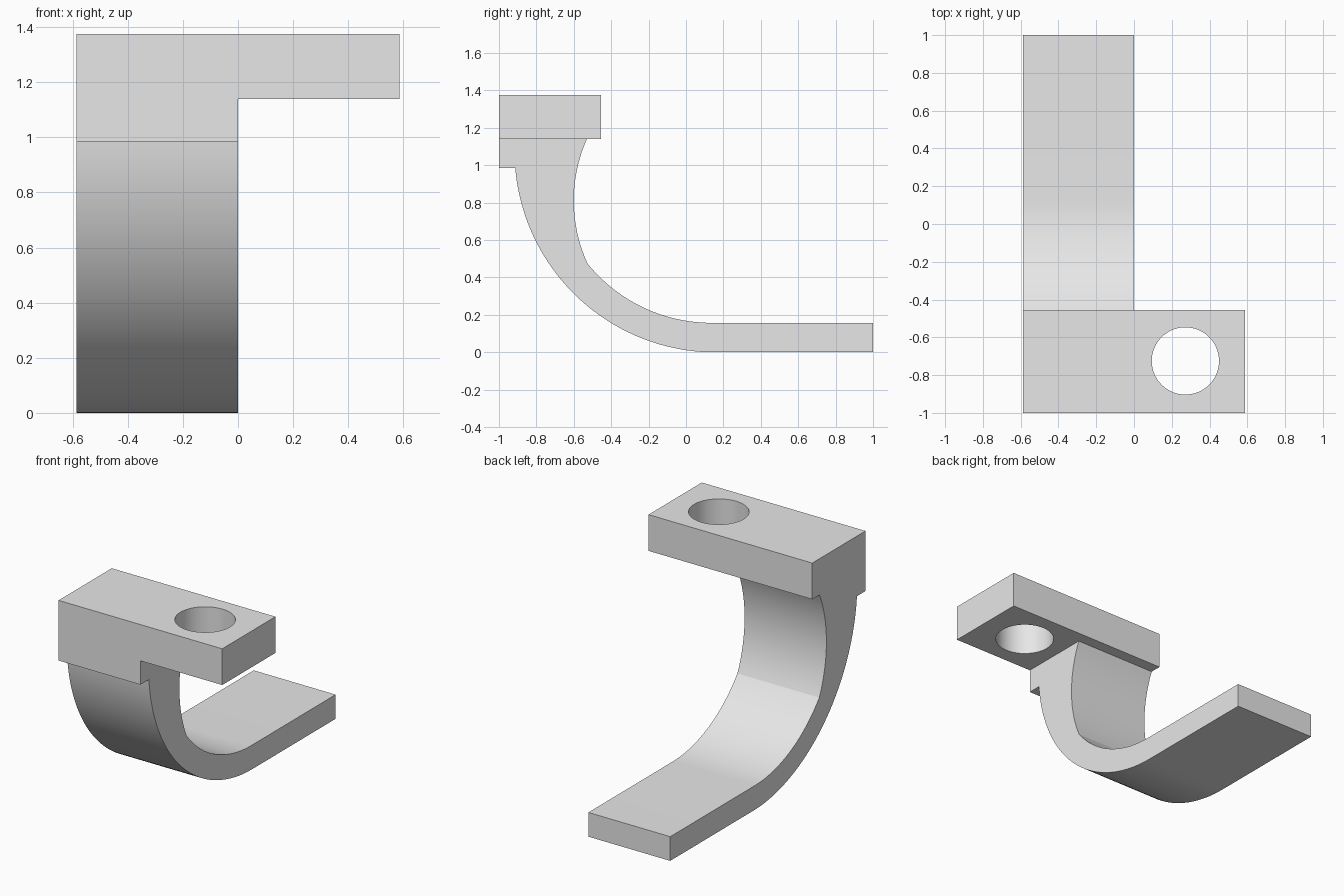
import bpy, bmesh, math
from mathutils import Vector

cube = bpy.data.objects.get("Cube")
if cube:
    bpy.data.objects.remove(cube, do_unlink=True)

grey = bpy.data.materials.new("light_grey")
grey.use_nodes = True
grey.diffuse_color = (0.8, 0.8, 0.8, 1)
grey.node_tree.nodes["Principled BSDF"].inputs["Base Color"].default_value = (0.8, 0.8, 0.8, 1)

HALF, FRONT, BACK, TOP, UNDER = 0.587, -1.0, -0.455, 1.375, 1.14


def arc(a, b, c, steps):
    """Points on the circle running from a through b to c."""
    (ax, ay), (bx, by), (cx, cy) = a, b, c
    d = 2 * (ax * (by - cy) + bx * (cy - ay) + cx * (ay - by))
    sa, sb, sc = ax * ax + ay * ay, bx * bx + by * by, cx * cx + cy * cy
    o = Vector(((sa * (by - cy) + sb * (cy - ay) + sc * (ay - by)) / d,
                (sa * (cx - bx) + sb * (ax - cx) + sc * (bx - ax)) / d))
    start, end = Vector(a) - o, Vector(c) - o
    sweep = -start.angle_signed(end)
    t0 = math.atan2(start.y, start.x)
    return [(o.x + start.length * math.cos(t0 + sweep * i / steps),
             o.y + start.length * math.sin(t0 + sweep * i / steps))
            for i in range(steps + 1)]


def make_object(name, bm):
    bmesh.ops.recalc_face_normals(bm, faces=bm.faces)
    mesh = bpy.data.meshes.new(name)
    bm.to_mesh(mesh)
    bm.free()
    mesh.materials.append(grey)
    obj = bpy.data.objects.new(name, mesh)
    bpy.context.collection.objects.link(obj)
    return obj


def extrude_x(name, profile, x0, x1):
    """Sweep a side profile of (y, z) points along x."""
    bm = bmesh.new()
    face = bm.faces.new([bm.verts.new((x0, y, z)) for y, z in profile])
    out = bmesh.ops.extrude_face_region(bm, geom=[face])
    verts = [g for g in out["geom"] if isinstance(g, bmesh.types.BMVert)]
    bmesh.ops.translate(bm, verts=verts, vec=(x1 - x0, 0, 0))
    return make_object(name, bm)


# Curved strap with its flat foot and the front lip under the bar
outer = arc((-0.913, 0.985), (-0.6, 0.313), (0.08, 0.002), 40)
inner = arc((0.13, 0.157), (-0.23, 0.24), (-0.527, 0.475), 28)
neck = arc((-0.527, 0.475), (-0.6, 0.81), (-0.53, UNDER), 20)
middle = (UNDER + TOP) / 2
strap = extrude_x("curved_bracket",
                  [(FRONT, middle), (FRONT, 0.985)] + outer
                  + [(0.15, 0), (1, 0), (1, 0.157)] + inner + neck[1:]
                  + [(-0.53, middle)], -HALF, 0)

# Top bar
bar = extrude_x("top_bar", [(FRONT, UNDER), (BACK, UNDER), (BACK, TOP), (FRONT, TOP)],
                -HALF, HALF)

# Round cutter for the bolt hole
bm = bmesh.new()
bmesh.ops.create_cone(bm, cap_ends=True, segments=72, radius1=0.178, radius2=0.178, depth=1)
bmesh.ops.translate(bm, verts=bm.verts, vec=(0.272, -0.725, middle))
cutter = make_object("hole_cutter", bm)

# Join the bar, cut the hole, then remove the helpers
bpy.ops.object.select_all(action='DESELECT')
bpy.context.view_layer.objects.active = strap
strap.select_set(True)
for helper, operation in ((bar, 'UNION'), (cutter, 'DIFFERENCE')):
    mod = strap.modifiers.new(helper.name, 'BOOLEAN')
    mod.object, mod.operation, mod.solver = helper, operation, 'EXACT'
    bpy.ops.object.modifier_apply(modifier=mod.name)
    bpy.data.objects.remove(helper, do_unlink=True)

bpy.ops.object.shade_smooth_by_angle(angle=math.radians(12))
